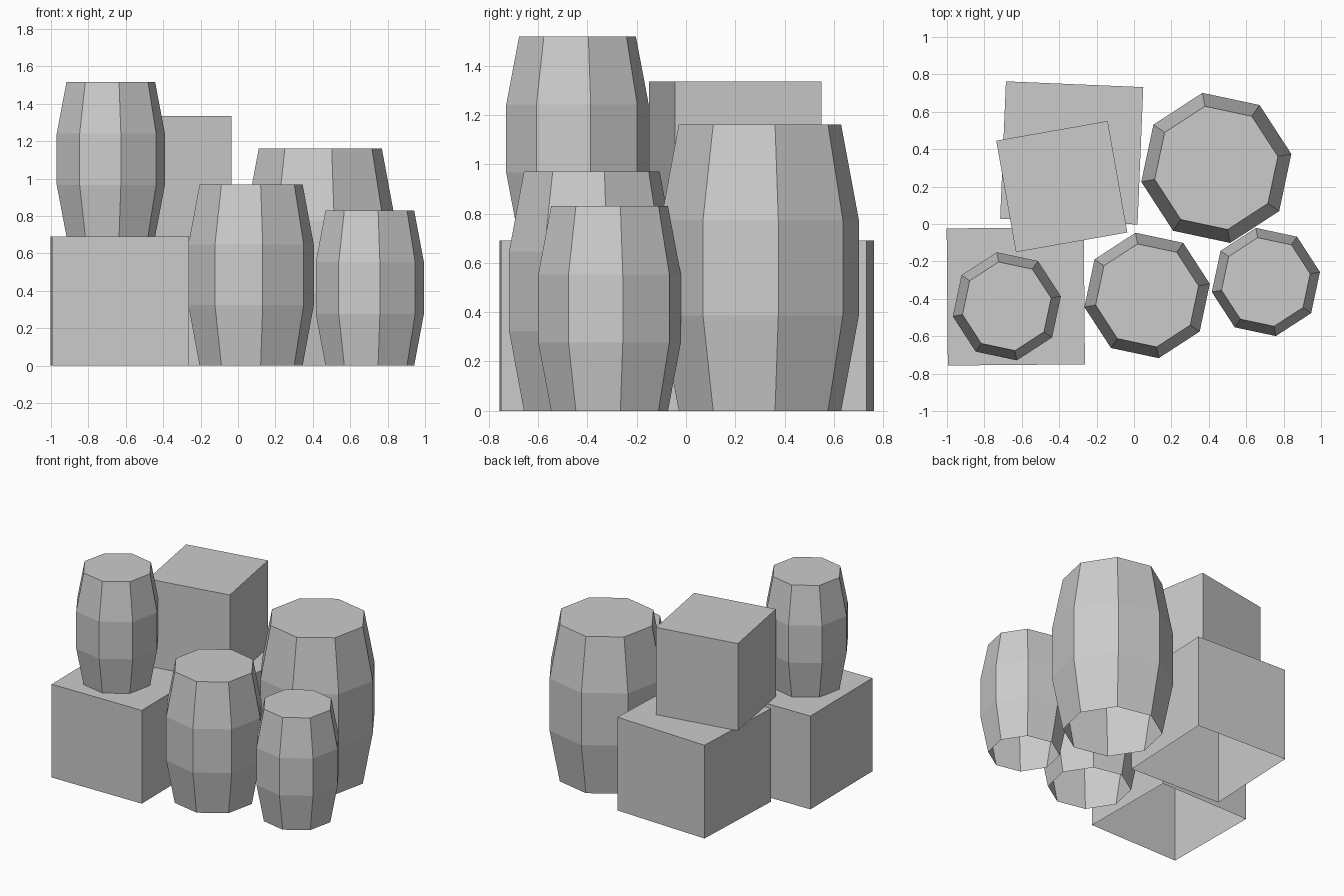
import bpy
import bmesh
from math import radians
from mathutils import Matrix

cube = bpy.data.objects.get("Cube")
if cube:
    bpy.data.objects.remove(cube, do_unlink=True)

# One flat grey for everything
grey = bpy.data.materials.new("plain_grey")
grey.use_nodes = True
grey.diffuse_color = (0.6, 0.6, 0.6, 1)
grey.node_tree.nodes["Principled BSDF"].inputs["Base Color"].default_value = (0.6, 0.6, 0.6, 1)


def add_object(name, bm, location, turn):
    bmesh.ops.recalc_face_normals(bm, faces=bm.faces)
    mesh = bpy.data.meshes.new(name)
    bm.to_mesh(mesh)
    bm.free()
    mesh.materials.append(grey)
    obj = bpy.data.objects.new(name, mesh)
    obj.location = location
    obj.rotation_euler.z = radians(turn)
    bpy.context.collection.objects.link(obj)


def crate(name, location, side, height, turn):
    """Plain box standing on its location, open underneath."""
    bm = bmesh.new()
    bmesh.ops.create_cube(bm, size=1, matrix=Matrix.Translation((0, 0, 0.5)))
    bmesh.ops.scale(bm, vec=(side, side, height), verts=bm.verts)
    bm.normal_update()
    base = [f for f in bm.faces if f.normal.z < -0.9]
    bmesh.ops.delete(bm, geom=base, context='FACES_ONLY')
    add_object(name, bm, location, turn)


def barrel(name, location, belly, rim, height, turn=10.5):
    """Eight-sided barrel in three equal bands, closed on top, open underneath."""
    bm = bmesh.new()
    rings = []
    for i, radius in enumerate((rim, belly, belly, rim)):
        level = Matrix.Translation((0, 0, height * i / 3))
        ring = bmesh.ops.create_circle(bm, segments=8, radius=radius, matrix=level)
        rings.append(ring["verts"])
    for low, high in zip(rings, rings[1:]):
        for j in range(8):
            k = (j + 1) % 8
            bm.faces.new((low[j], low[k], high[k], high[j]))
    bm.faces.new(rings[-1])
    add_object(name, bm, location, turn)


# Crates: two on the ground, one stacked
crate("front_crate", (-0.632, -0.387, 0), 0.733, 0.69, 0.5)
crate("back_crate", (-0.333, 0.38, 0), 0.735, 0.69, -2.4)
crate("stacked_crate", (-0.386, 0.2, 0.69), 0.605, 0.645, 10)

# Barrels: three on the ground, one on the front crate
barrel("large_barrel", (0.44, 0.3, 0), 0.408, 0.335, 1.16)
barrel("middle_barrel", (0.07, -0.382, 0), 0.341, 0.28, 0.97)
barrel("small_barrel", (0.705, -0.31, 0), 0.294, 0.241, 0.83)
barrel("stacked_barrel", (-0.68, -0.44, 0.69), 0.294, 0.241, 0.827)
